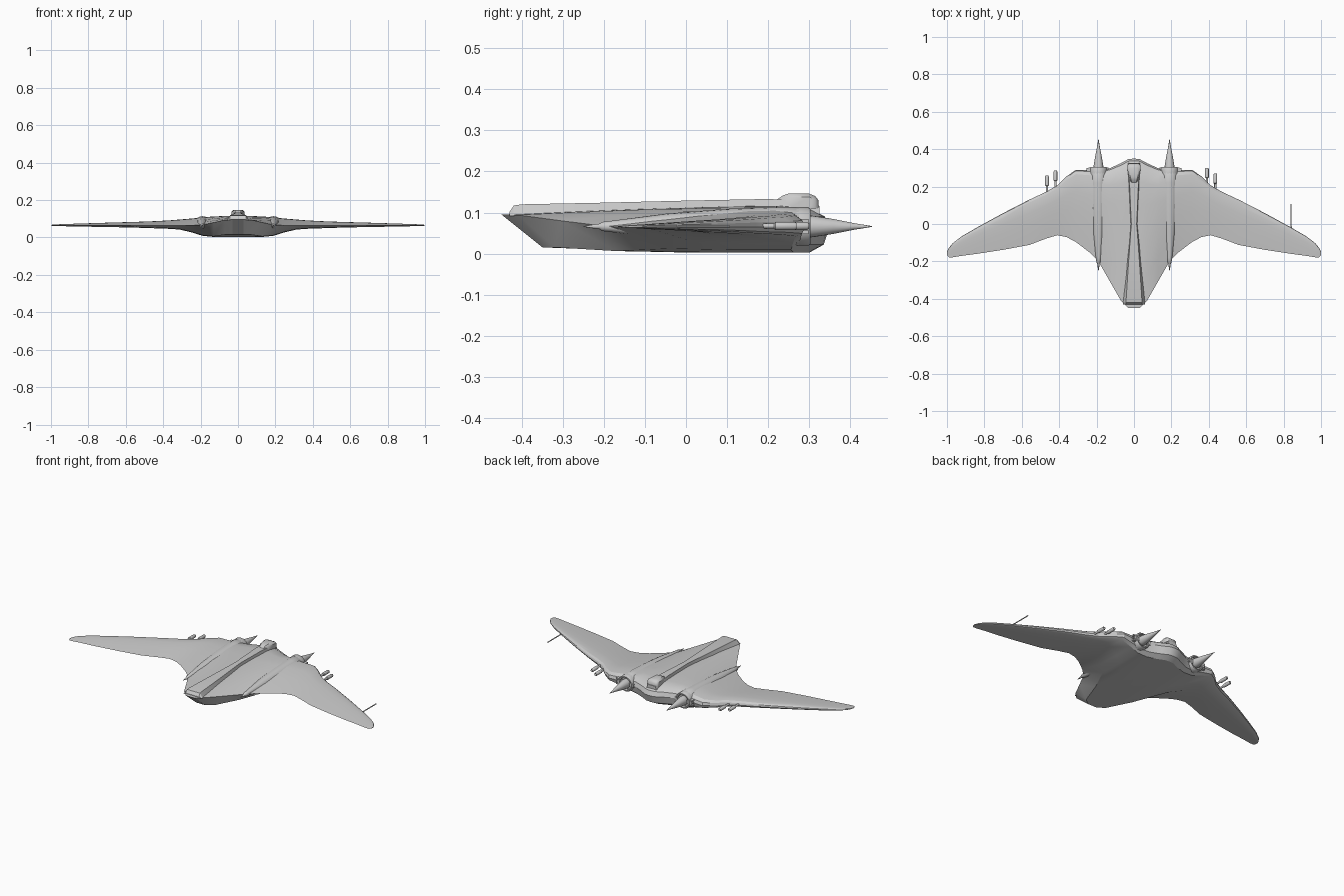
import bpy, bmesh, math
from mathutils import Matrix


def finish(name, bm, angle=30):
    bmesh.ops.recalc_face_normals(bm, faces=bm.faces)
    me = bpy.data.meshes.new(name)
    bm.to_mesh(me)
    bm.free()
    ob = bpy.data.objects.new(name, me)
    bpy.context.collection.objects.link(ob)
    bpy.ops.object.select_all(action='DESELECT')
    ob.select_set(True)
    bpy.context.view_layer.objects.active = ob
    bpy.ops.object.shade_smooth_by_angle(angle=math.radians(angle))
    return ob


def loft(name, sections, angle=30):
    """Skin a row of closed cross-sections and cap both ends."""
    bm = bmesh.new()
    rings = [[bm.verts.new(p) for p in s] for s in sections]
    n = len(rings[0])
    for a, b in zip(rings, rings[1:]):
        for i in range(n):
            j = (i + 1) % n
            bm.faces.new((a[i], a[j], b[j], b[i]))
    bm.faces.new(rings[0])
    bm.faces.new(rings[-1])
    return finish(name, bm, angle)


def turned(name, x, z, profile, sides=20, angle=35):
    """Round part along y from (y, radius) pairs."""
    secs = [[(x + r * math.cos(2 * math.pi * i / sides), y, z + r * math.sin(2 * math.pi * i / sides))
             for i in range(sides)] for y, r in profile]
    return loft(name, secs, angle)


def box(name, centre, size):
    bm = bmesh.new()
    bmesh.ops.create_cube(bm, size=1, matrix=Matrix.Translation(centre) @ Matrix.Diagonal((*size, 1)))
    return finish(name, bm)


# flying wing stations: x, leading y, trailing y, top z, bottom z, trailing z, rear end of flat belly
STATIONS = [
    (0.00, .350, -.450, .116, .003, .095, -.35),
    (0.03, .347, -.450, .116, .003, .095, -.35),
    (0.07, .325, -.410, .115, .003, .094, -.32),
    (0.13, .298, -.305, .112, .003, .080, -.17),
    (0.19, .285, -.200, .108, .009, .067, -.04),
    (0.24, .287, -.150, .102, .025, .065, .02),
    (0.31, .290, -.097, .096, .042, .064, .06),
    (0.36, .255, -.070, .092, .046, .064, .06),
    (0.41, .207, -.060, .089, .048, .064, .05),
    (0.47, .172, -.078, .086, .050, .064, .03),
    (0.56, .130, -.112, .083, .053, .064, -.01),
    (0.70, .058, -.138, .079, .056, .064, -.06),
    (0.83, -.013, -.158, .075, .058, .064, -.1),
    (0.92, -.065, -.170, .072, .060, .065, -.13),
    (0.97, -.103, -.178, .070, .062, .065, -.145),
    (0.99, -.128, -.178, .069, .062, .065, -.155),
    (1.00, -.148, -.168, .067, .064, .065, -.16)]


def wing_section(x, le, te, zt, zb, zte, yb):
    c = le - te
    pts = [(te, zte)]
    for f, s in ((.2, .32), (.45, .66), (.7, .95), (.85, 1), (.94, .88), (.985, .5)):
        mid = zte if f < .85 else .065
        pts.append((te + f * c, mid + (zt - mid) * s))
    front = le - .06 * c
    pts += [(le, .065), (le - .018 * c, .065 + (zb - .065) * .7), (front, zb),
            ((front + yb) / 2, zb), (yb, zb + (.012 if x < .1 else .003))]
    return [(x, y, z) for y, z in pts]


mirrored = [(-s[0], *s[1:]) for s in STATIONS[:0:-1]]
loft("flying_wing", [wing_section(abs(s[0]), *s[1:]) if s[0] >= 0 else
                     [(-p[0], p[1], p[2]) for p in wing_section(-s[0], *s[1:])]
                     for s in mirrored + STATIONS], 28)

# raised waisted spine with its flared rear end
SPINE = [(.325, .034, .116), (.30, .038, .128), (.2, .032, .133), (0, .02, .129),
         (-.2, .04, .124), (-.40, .058, .120), (-.42, .06, .117), (-.43, .06, .102)]
loft("spine", [[(-w, y, .092), (-w * .72, y, z), (w * .72, y, z), (w, y, .092)]
               for y, w, z in SPINE], 20)

# cockpit canopy
CANOPY = [(.323, .026, .130), (.315, .034, .140), (.30, .036, .146),
          (.25, .028, .146), (.235, .022, .141), (.22, .018, .130)]
loft("canopy", [[(-w, y, .11), (-w, y, z - .008), (-w * .7, y, z), (w * .7, y, z),
                 (w, y, z - .008), (w, y, .11)] for y, w, z in CANOPY], 40)

for side, label in ((1, "right"), (-1, "left")):
    x = .19 * side
    # engine nacelle tapering to a rear spike
    turned("nacelle_" + label, x, .066,
           [(.285, .040), (.275, .047), (.22, .048), (.1, .043), (-.05, .031),
            (-.18, .014), (-.205, .011), (-.21, .007), (-.25, .001)])
    # intake ring with open centre
    turned("intake_ring_" + label, x, .066,
           [(.27, .047), (.298, .047), (.304, .043), (.304, .037), (.28, .036)], 24)
    # pointed spinner
    turned("spinner_" + label, x, .066,
           [(.27, .022), (.295, .027), (.31, .026), (.36, .018), (.41, .008), (.453, .001)])
    # louvred blocks either side of the intake
    for k in range(3):
        box("intake_louvre_" + label, (x + side * .052, .281, .052 + k * .014), (.022, .036, .008))
    box("intake_frame_" + label, (x, .29, .066), (.108, .022, .02))

# wing guns: thin barrel with a thicker sleeve
for gx, tip in ((.39, .30), (.435, .27), (-.42, .285), (-.465, .258)):
    turned("wing_gun", gx, .067,
           [(tip - .16, .006), (tip - .055, .006), (tip - .052, .010), (tip - .006, .010),
            (tip, .007), (tip - .012, .004)], 12)

# sensor probe on one wingtip
turned("probe", .84, .066, [(-.03, .004), (.0, .003), (.107, .003)], 10)
